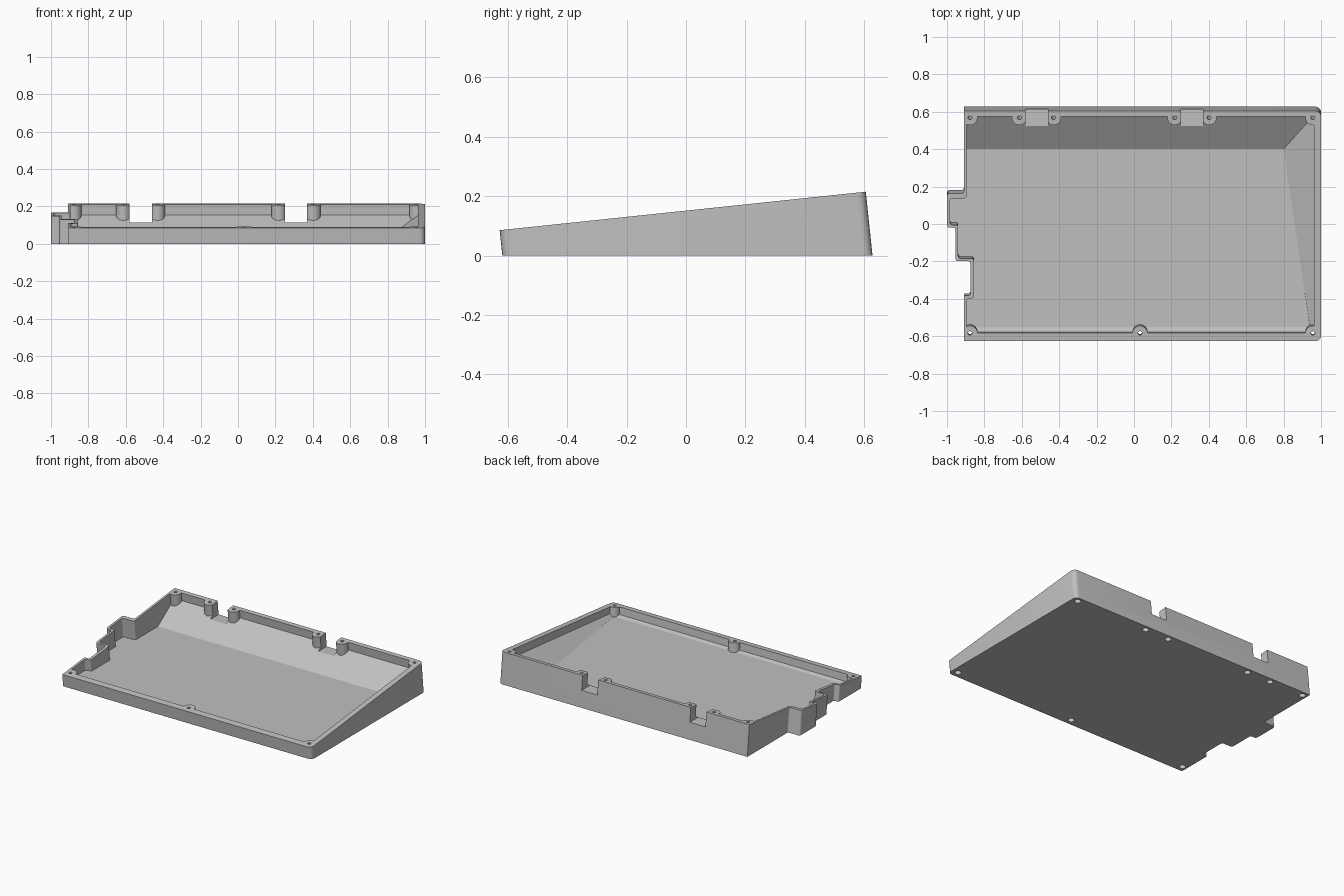
import bpy, bmesh, math
from mathutils import Vector, Matrix

cube = bpy.data.objects.get("Cube")
if cube:
    bpy.data.objects.remove(cube, do_unlink=True)

# Frame of the sloping top: local z = 0 is the rim
TILT = Matrix.Translation((0, 0, 0.151)) @ Matrix.Rotation(math.radians(6), 4, 'X')


def make(name, bm, matrix=Matrix()):
    bmesh.ops.transform(bm, matrix=matrix, verts=bm.verts)
    bmesh.ops.recalc_face_normals(bm, faces=bm.faces)
    mesh = bpy.data.meshes.new(name)
    bm.to_mesh(mesh)
    bm.free()
    ob = bpy.data.objects.new(name, mesh)
    bpy.context.collection.objects.link(ob)
    return ob


def rounded(corners, steps=5):
    """Round each (x, y, radius) corner of a right-angled outline."""
    out = []
    for i, (x, y, r) in enumerate(corners):
        p = Vector((x, y))
        if r == 0:
            out.append(p)
            continue
        a = (Vector(corners[i - 1][:2]) - p).normalized() * r
        b = (Vector(corners[(i + 1) % len(corners)][:2]) - p).normalized() * r
        for k in range(steps + 1):
            t = math.pi / 2 * k / steps
            out.append(p + a * (1 - math.sin(t)) + b * (1 - math.cos(t)))
    return out


def prism(name, points, low, high):
    bm = bmesh.new()
    face = bm.faces.new([bm.verts.new((p.x, p.y, low)) for p in points])
    top = bmesh.ops.extrude_face_region(bm, geom=[face])["geom"]
    bmesh.ops.translate(bm, vec=(0, 0, high - low),
                        verts=[v for v in top if isinstance(v, bmesh.types.BMVert)])
    return make(name, bm, TILT)


def box(name, low, high):
    bm = bmesh.new()
    bmesh.ops.create_cube(bm, size=1)
    low, high = Vector(low), Vector(high)
    size = Matrix.Diagonal((high - low).to_4d())
    size[3][3] = 1
    return make(name, bm, Matrix.Translation((low + high) / 2) @ size)


def cylinder(name, x, y, radius, low, high, sides=24):
    bm = bmesh.new()
    bmesh.ops.create_cone(bm, cap_ends=True, segments=sides, radius1=radius,
                          radius2=radius, depth=high - low)
    return make(name, bm, TILT @ Matrix.Translation((x, y, (low + high) / 2)))


def boolean(target, cutter, operation='DIFFERENCE'):
    mod = target.modifiers.new("cut", 'BOOLEAN')
    mod.operation, mod.object, mod.solver = operation, cutter, 'EXACT'
    bpy.context.view_layer.objects.active = target
    bpy.ops.object.modifier_apply(modifier=mod.name)
    bpy.data.objects.remove(cutter, do_unlink=True)


# Outer wedge with the stepped side
outer = [(1, -.63, .03), (1, .608, .03), (-.91, .608, 0), (-.91, .165, .012),
         (-1, .165, .015), (-1, -.02, .015), (-.955, -.02, .01), (-.955, -.2, .015),
         (-.875, -.2, .012), (-.875, -.385, .012), (-.91, -.385, .01), (-.91, -.63, 0)]
tray = prism("case_tray", rounded(outer), -.4, 0)
boolean(tray, box("ground_trim", (-2, -2, 0), (2, 2, 1)), 'INTERSECT')

# Cavity: inner outline limited by a level floor and sloping sides
inner = [(.962, -.585, .02), (.962, .578, .02), (-.895, .578, .02), (-.895, .138, .015),
         (-.985, .138, .015), (-.985, -.005, .015), (-.94, -.005, .01), (-.94, -.185, .015),
         (-.855, -.185, .015), (-.855, -.4, .015), (-.895, -.4, .015), (-.895, -.585, .02)]
cavity = prism("cavity", rounded(inner), -.4, .3)
bm = bmesh.new()
floor = [(-1.1, -.55), (.94, -.55), (.8, .4), (-1.1, .4)]
ledge = [(-1.1, -.59, .045), (.965, -.59, .045), (.965, .585, .158), (-1.1, .585, .158)]
for x, y in floor:
    bm.verts.new((x, y, .03))
for x, y, z in ledge:
    bm.verts.new((x, y, z))
    bm.verts.new((x, y, .35))
bmesh.ops.convex_hull(bm, input=bm.verts)
boolean(cavity, make("cavity_limits", bm), 'INTERSECT')

# Screw bosses stand into the cavity
screws = [(x, .572) for x in (-.877, -.613, -.43, .218, .402, .956)]
screws += [(x, -.587) for x in (-.877, .032, .956)]
for x, y in screws:
    boolean(cavity, cylinder("boss", x, y, .04, -.4, .4, 32))
boolean(tray, cavity)

# Rear cable notches
for x in (-.52, .31):
    boolean(tray, box("notch", (x - .06, .47, .115), (x + .06, .8, .5)))

# Screw holes with wide recesses underneath
for x, y in screws:
    boolean(tray, cylinder("hole", x, y, .011, -.5, .1, 16))
    base = -(.151 + y * math.tan(math.radians(6)))
    boolean(tray, cylinder("recess", x, y, .021, base - .05, base + .03))

# Single grey plastic
grey = bpy.data.materials.new("grey_plastic")
grey.use_nodes = True
grey.diffuse_color = (.53, .53, .53, 1)
grey.node_tree.nodes["Principled BSDF"].inputs["Base Color"].default_value = (.53, .53, .53, 1)
tray.data.materials.clear()
tray.data.materials.append(grey)
for p in tray.data.polygons:
    p.material_index = 0

bpy.ops.object.select_all(action='DESELECT')
tray.select_set(True)
bpy.context.view_layer.objects.active = tray
bpy.ops.object.shade_smooth_by_angle(angle=math.radians(25))
